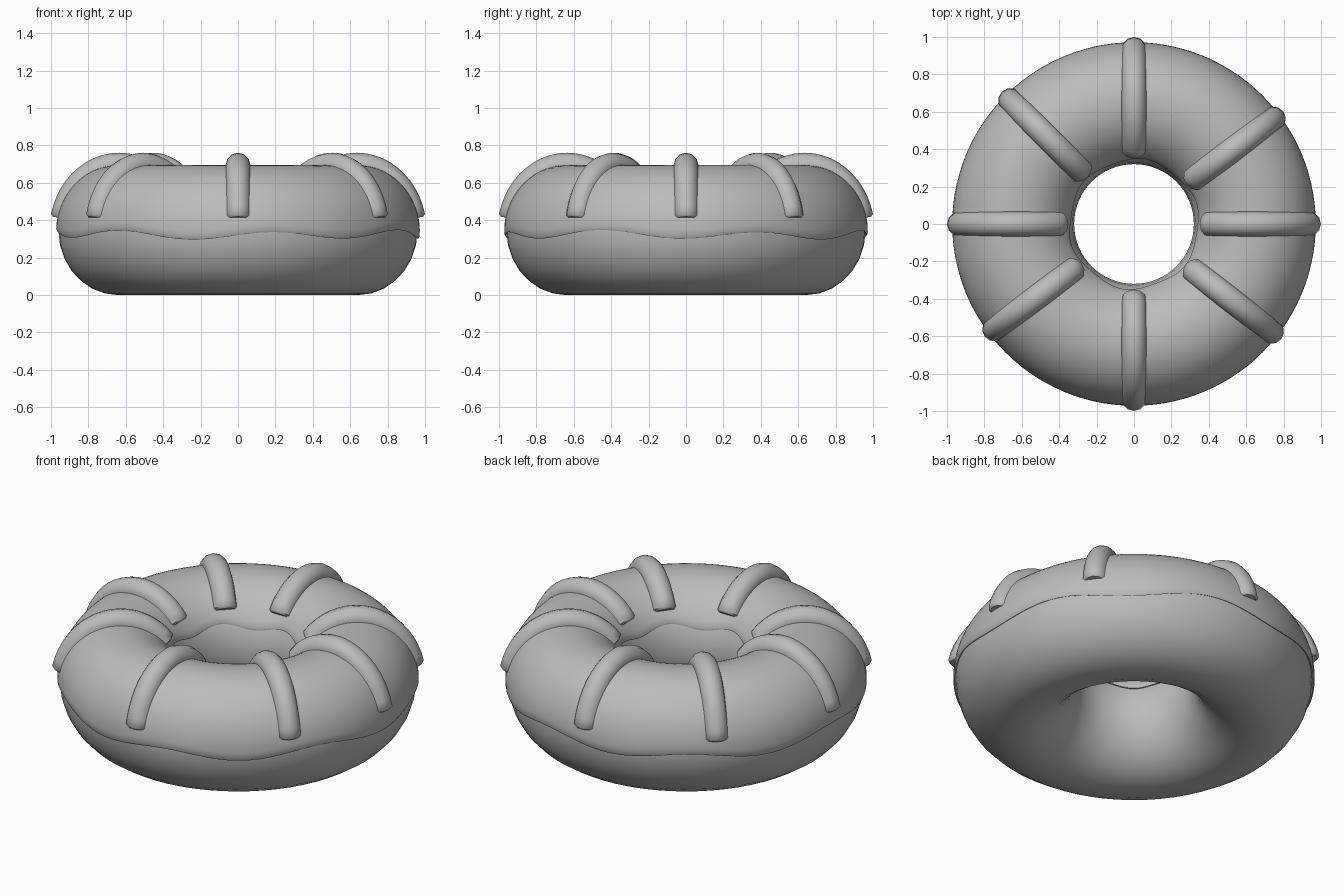
import bpy, bmesh
from math import sin, cos, pi, radians

cube = bpy.data.objects.get("Cube")
if cube:
    bpy.data.objects.remove(cube, do_unlink=True)

grey = bpy.data.materials.new("plain_grey")
grey.use_nodes = True
COLOUR = (0.5, 0.5, 0.5, 1)
grey.diffuse_color = COLOUR
grey.node_tree.nodes["Principled BSDF"].inputs["Base Color"].default_value = COLOUR

RING, CENTRE_Z = 0.64, 0.345


def finish(obj, angle=50):
    bpy.ops.object.select_all(action='DESELECT')
    obj.select_set(True)
    bpy.context.view_layer.objects.active = obj
    bpy.ops.object.shade_smooth_by_angle(angle=radians(angle))


def ring_solid(name, around, section):
    """Sweep a closed cross-section, given as a function of the angle, round z."""
    bm = bmesh.new()
    rows = []
    for i in range(around):
        a = 2 * pi * i / around
        rows.append([bm.verts.new((r * cos(a), r * sin(a), z)) for r, z in section(a)])
    for i, row in enumerate(rows):
        nxt = rows[(i + 1) % around]
        for j in range(len(row)):
            k = (j + 1) % len(row)
            bm.faces.new((row[j], nxt[j], nxt[k], row[k]))
    bmesh.ops.recalc_face_normals(bm, faces=bm.faces)
    mesh = bpy.data.meshes.new(name)
    bm.to_mesh(mesh)
    bm.free()
    mesh.materials.append(grey)
    obj = bpy.data.objects.new(name, mesh)
    bpy.context.collection.objects.link(obj)
    finish(obj)


def oval(t, a, b):
    return RING + a * cos(t), CENTRE_Z + b * sin(t)


# Dough ring
def dough_section(a):
    return [oval(2 * pi * j / 28, 0.32, 0.345 if j > 14 else 0.335) for j in range(28)]


# Icing shell with a wavy lip on the outer and inner edges
def icing_section(a):
    wave = cos(7 * (a - radians(255))) + 0.3 * sin(3 * a)
    start = radians(-2) - 0.06 * wave
    end = radians(153) + 0.05 * cos(6 * a + 1)
    steps = 28
    ts = [start + (end - start) * j / steps for j in range(steps + 1)]
    outer = [oval(t, 0.332, 0.35) for t in ts]
    # Rounded lip, then an inner skin hidden inside the dough
    lip_end = oval(end + 0.035, 0.326, 0.344)
    lip_start = oval(start - 0.035, 0.326, 0.344)
    inner = [oval(t, 0.30, 0.31) for t in reversed(ts)]
    return outer + [lip_end] + inner + [lip_start]


ring_solid("dough", 64, dough_section)
ring_solid("icing", 112, icing_section)


# Icing strips draped across the ring
def strip(name, angle):
    curve = bpy.data.curves.new(name + "_path", 'CURVE')
    curve.dimensions = '3D'
    curve.bevel_depth = 0.066
    curve.bevel_resolution = 4
    curve.use_fill_caps = True
    first, last, steps = radians(13), radians(139), 18
    ts = [first + (last - first) * j / steps for j in range(steps + 1)]
    ts = [first - 0.03] + ts + [last + 0.03]
    spline = curve.splines.new('POLY')
    spline.points.add(len(ts) - 1)
    for p, t in zip(spline.points, ts):
        p.co = (0.635 + 0.308 * cos(t), 0, 0.34 + 0.355 * sin(t), 1)
        p.radius = 0.8 if t in (ts[0], ts[-1]) else 1
    helper = bpy.data.objects.new(name + "_path", curve)
    bpy.context.collection.objects.link(helper)
    bpy.context.view_layer.update()
    mesh = bpy.data.meshes.new_from_object(
        helper.evaluated_get(bpy.context.evaluated_depsgraph_get()))
    bpy.data.objects.remove(helper, do_unlink=True)
    mesh.materials.clear()
    mesh.materials.append(grey)
    obj = bpy.data.objects.new(name, mesh)
    obj.rotation_euler.z = radians(angle)
    bpy.context.collection.objects.link(obj)
    finish(obj)


for n, angle in enumerate((0, 37, 90, 135, 180, 217, 270, 322)):
    strip(f"icing_strip_{n + 1}", angle)
